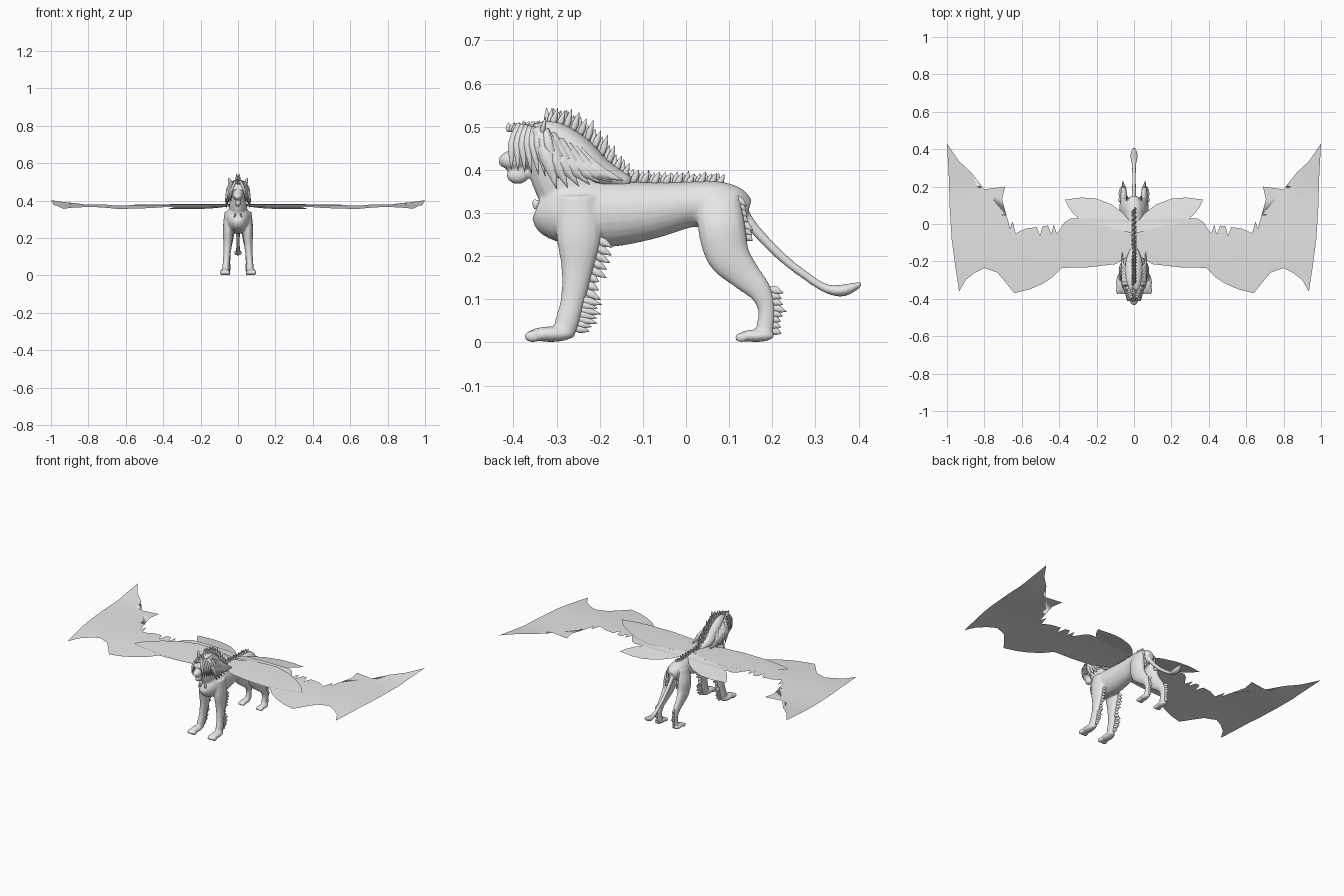
import bpy, bmesh, math, random
from mathutils import Vector, Matrix

random.seed(4)
if "Cube" in bpy.data.objects:
    bpy.data.objects.remove(bpy.data.objects["Cube"])

grey = bpy.data.materials.new("light_grey")
grey.use_nodes = True
grey.diffuse_color = (.8, .8, .8, 1)
grey.node_tree.nodes["Principled BSDF"].inputs["Base Color"].default_value = (.8, .8, .8, 1)


def finish(name, bm, smooth=True):
    mesh = bpy.data.meshes.new(name)
    bm.to_mesh(mesh)
    bm.free()
    mesh.materials.append(grey)
    for face in mesh.polygons:
        face.use_smooth = smooth
    obj = bpy.data.objects.new(name, mesh)
    bpy.context.collection.objects.link(obj)
    return obj


def mirror(obj):
    mod = obj.modifiers.new("mirror", 'MIRROR')
    mod.use_mirror_merge = False
    return obj


def smooth_path(stations, steps):
    """Catmull-Rom interpolation of every value in the stations."""
    result = []
    last = len(stations) - 1
    for i in range(last):
        a, b, c, d = [stations[min(max(k, 0), last)] for k in (i - 1, i, i + 1, i + 2)]
        for j in range(steps):
            t = j / steps
            result.append([q + t * (r - p) / 2 + t * t * (p - 2.5 * q + 2 * r - s / 2)
                           + t ** 3 * (s - p + 3 * (q - r)) / 2
                           for p, q, r, s in zip(a, b, c, d)])
    return result + [list(stations[-1])]


def tube(bm, stations, sides=16, steps=4):
    """Loft ellipses along stations of x, y, z, width radius, depth radius."""
    rows = smooth_path(stations, steps)
    centres = [Vector(r[:3]) for r in rows]
    across = Vector((1, 0, 0))
    rings = []
    for i, (c, row) in enumerate(zip(centres, rows)):
        tangent = centres[min(i + 1, len(rows) - 1)] - centres[max(i - 1, 0)]
        depth = tangent.cross(across).normalized()
        turns = [math.tau * k / sides for k in range(sides)]
        rings.append([bm.verts.new(c + across * row[3] * math.cos(a) + depth * row[4] * math.sin(a))
                      for a in turns])
    faces = [bm.faces.new((lo[k], lo[(k + 1) % sides], hi[(k + 1) % sides], hi[k]))
             for lo, hi in zip(rings, rings[1:]) for k in range(sides)]
    faces += [bm.faces.new(rings[0]), bm.faces.new(rings[-1])]
    bmesh.ops.recalc_face_normals(bm, faces=faces)


def ball(bm, centre, radii):
    matrix = Matrix.Translation(centre) @ Matrix.Diagonal((*radii, 1))
    bmesh.ops.create_uvsphere(bm, u_segments=20, v_segments=12, radius=1, matrix=matrix)


def spike(bm, base, tip, width, depth):
    """A slightly bulging pointed lock of hair."""
    base, tip = Vector(base), Vector(tip)
    middle = base.lerp(tip, .45)
    tube(bm, [(*base, width * .7, depth * .7), (*middle, width, depth), (*tip, .0004, .0004)],
         sides=6, steps=2)


# Body: torso, neck, head, legs and tail fused into one skin
bm = bmesh.new()
tube(bm, [(0, -.345, .315, .025, .03), (0, -.32, .307, .05, .06), (0, -.27, .303, .068, .076),
          (0, -.18, .298, .066, .077), (0, -.08, .306, .058, .066), (0, .01, .32, .052, .053),
          (0, .07, .318, .054, .056), (0, .115, .315, .045, .046), (0, .145, .307, .02, .025)], sides=24)
tube(bm, [(0, -.25, .32, .05, .075), (0, -.29, .385, .046, .07), (0, -.325, .45, .04, .052),
          (0, -.34, .485, .03, .03)])
tube(bm, [(0, .125, .31, .014, .016), (0, .16, .262, .011, .012), (0, .22, .2, .01, .011),
          (0, .27, .16, .01, .01), (0, .32, .127, .012, .01), (0, .36, .12, .02, .014),
          (0, .39, .129, .015, .01), (0, .408, .137, .004, .004)])
ball(bm, (0, -.362, .455), (.04, .046, .052))
ball(bm, (0, -.4, .422), (.024, .034, .023))
ball(bm, (0, -.39, .387), (.018, .026, .02))
ball(bm, (0, -.425, .418), (.011, .01, .011))
for s in (1, -1):
    tube(bm, [(s * .042, -.25, .34, .03, .05), (s * .052, -.248, .25, .029, .053),
              (s * .055, -.252, .17, .023, .037), (s * .06, -.262, .1, .019, .028),
              (s * .064, -.275, .05, .019, .028), (s * .066, -.285, .016, .02, .025)])
    tube(bm, [(s * .03, .075, .335, .025, .05), (s * .044, .082, .27, .033, .055),
              (s * .05, .097, .205, .027, .051), (s * .053, .133, .16, .02, .038),
              (s * .055, .172, .118, .016, .027), (s * .055, .187, .075, .014, .02),
              (s * .056, .182, .025, .016, .021)])
    for x, y, size in ((.07, -.313, 1), (.062, .162, .8)):
        ball(bm, (s * x, y, .019 * size), (.026 * size, .054 * size, .018 * size))
        for toe in (-1, 0, 1):
            ball(bm, (s * x + toe * .017 * size, y - .042 * size, .014 * size),
                 (.01 * size, .02 * size, .014 * size))
    ball(bm, (s * .018, -.398, .463), (.014, .016, .009))
body = finish("body", bm)
remesh = body.modifiers.new("fuse", 'REMESH')
remesh.mode = 'VOXEL'
remesh.voxel_size = .0045
remesh.use_smooth_shade = True
soften = body.modifiers.new("soften", 'SMOOTH')
soften.iterations = 5

# Ears
bm = bmesh.new()
spike(bm, (.036, -.335, .48), (.05, -.325, .523), .012, .007)
mirror(finish("ear", bm))

# Hanging locks framing the face and covering the neck
bm = bmesh.new()
for i in range(8):
    f = i / 7
    top = (.012 + .026 * f, -.385 + .06 * f, .507 - .012 * f)
    side = (.032 + .026 * f, -.402 + .085 * f, .46 - .005 * f)
    tip = (.036 + .022 * f, -.405 + .11 * f, .4 - .02 * f)
    tube(bm, [(*top, .007, .008), (*side, .007, .012), (*tip, .0005, .0005)], sides=6, steps=3)
for i in range(7):
    f = i / 6
    top = (.034, -.345 + .09 * f, .5 - .05 * f)
    side = (.06, -.32 + .1 * f, .43 - .025 * f)
    tip = (.062, -.3 + .155 * f, .355 + .02 * f)
    tube(bm, [(*top, .008, .014), (*side, .008, .022), (*tip, .0005, .0005)], sides=6, steps=3)
mirror(finish("mane_locks", bm))

# Solid mass of hair sloping from crown to shoulders
bm = bmesh.new()
tube(bm, [(0, -.355, .493, .028, .014), (0, -.31, .48, .04, .035), (0, -.26, .44, .048, .045),
          (0, -.2, .395, .045, .035), (0, -.13, .37, .02, .015)])
finish("mane_mass", bm)

# Upright tufts along the crest and the spine
bm = bmesh.new()
crest = smooth_path([(-.405, .5), (-.35, .503), (-.3, .508), (-.25, .492), (-.2, .445),
                     (-.15, .39), (-.08, .377), (0, .375), (.07, .374)], 3)
for y, z in crest:
    height = .036 if -.33 < y < -.14 else .022 if y > -.14 else .012
    for lean in (-1, 0, 1):
        spike(bm, (lean * .005, y + lean * .004, z - .012),
              (lean * .009, y + lean * .013 + .006, z + height * random.uniform(.7, 1.05)), .006, .009)
finish("crest_tufts", bm)

# Pointed fringes behind the legs and under the chest
bm = bmesh.new()


def fringe(start, end, push, count, x):
    for i in range(count):
        f = i / (count - 1)
        y, z = [a + (b - a) * f for a, b in zip(start, end)]
        reach = random.uniform(.7, 1.1)
        spike(bm, (x, y, z), (x + .004, y + push[0] * reach, z + push[1] * reach), .006, .011)


fringe((-.205, .24), (-.235, .12), (.035, -.02), 8, .055)
fringe((-.245, .1), (-.262, .035), (.05, -.012), 7, .063)
fringe((.195, .125), (.195, .03), (.035, -.012), 8, .056)
fringe((.115, .335), (.135, .25), (.025, -.018), 7, .035)
fringe((-.345, .33), (-.31, .27), (-.008, -.03), 4, .015)
mirror(finish("leg_fringes", bm))


# Wings: flat sheets cut along bands and gently cambered
def sheet(name, outline, height):
    bm = bmesh.new()
    face = bm.faces.new([bm.verts.new((x, y, 0)) for x, y in outline])
    if face.normal.z < 0 or sum(a[0] * b[1] - b[0] * a[1]
                                for a, b in zip(outline, outline[1:] + outline[:1])) < 0:
        bmesh.ops.reverse_faces(bm, faces=[face])
    bmesh.ops.triangulate(bm, faces=bm.faces[:])
    for band in (-.25, -.15, -.05, .05, .2):
        bmesh.ops.bisect_plane(bm, geom=bm.verts[:] + bm.edges[:] + bm.faces[:],
                               plane_co=(0, band, 0), plane_no=(0, 1, 0))
    for v in bm.verts:
        v.co.z = height(v.co.y)
    return mirror(finish(name, bm))


def camber(y):
    if y < -.15:
        return .355 + .017 * (y + .37) / .22
    if y < .2:
        return .372 + .006 * (y + .15) / .35
    return .378 + .024 * (y - .2) / .23


def teeth(start, end, count, depth):
    """Saw-tooth edge from start to end with valleys on the -y side."""
    points = []
    for i in range(count):
        for part, drop in ((0, 0), (.6, depth)):
            f = (i + part) / count
            points.append((start[0] + (end[0] - start[0]) * f,
                           start[1] + (end[1] - start[1]) * f - drop))
    return points


leading = [(.02, -.17), (.12, -.215), (.25, -.23), (.385, -.235), (.43, -.28), (.49, -.32),
           (.56, -.35), (.64, -.37), (.68, -.32), (.73, -.26), (.8, -.235), (.85, -.26),
           (.9, -.3), (.935, -.36), (.955, -.23), (.975, -.08), (.985, .08), (.99, .25), (1, .43)]
trailing = [(.945, .25), (.935, .335), (.9, .19), (.87, .275), (.84, .15), (.8, .185), (.775, .11),
            (.69, .2), (.705, .13), (.74, .02), (.73, .0)]
inner = [(.37, .01), (.34, .03), (.28, .03), (.15, .03), (.02, .02)]
sheet("wing_membrane", leading + trailing + teeth((.68, .04), (.62, -.01), 2, .05)
      + teeth((.58, -.025), (.4, .0), 6, .05) + inner, camber)

sheet("upper_feather", [(.01, -.16), (.1, -.215), (.25, -.232), (.4, -.23), (.5, -.217), (.585, -.195),
                        (.53, -.13), (.46, -.08), (.37, -.03), (.27, -.002), (.18, -.005),
                        (.08, -.03), (.01, -.06)], lambda y: camber(y) + .006)

sheet("rear_feather", [(.01, -.05), (.12, -.02), (.2, -.01), (.27, .01), (.32, .05), (.35, .09),
                       (.37, .13), (.28, .142), (.2, .135), (.12, .105), (.06, .06), (.01, .0)],
      lambda y: .384 - .03 * max(0, y + .05) / .19)
